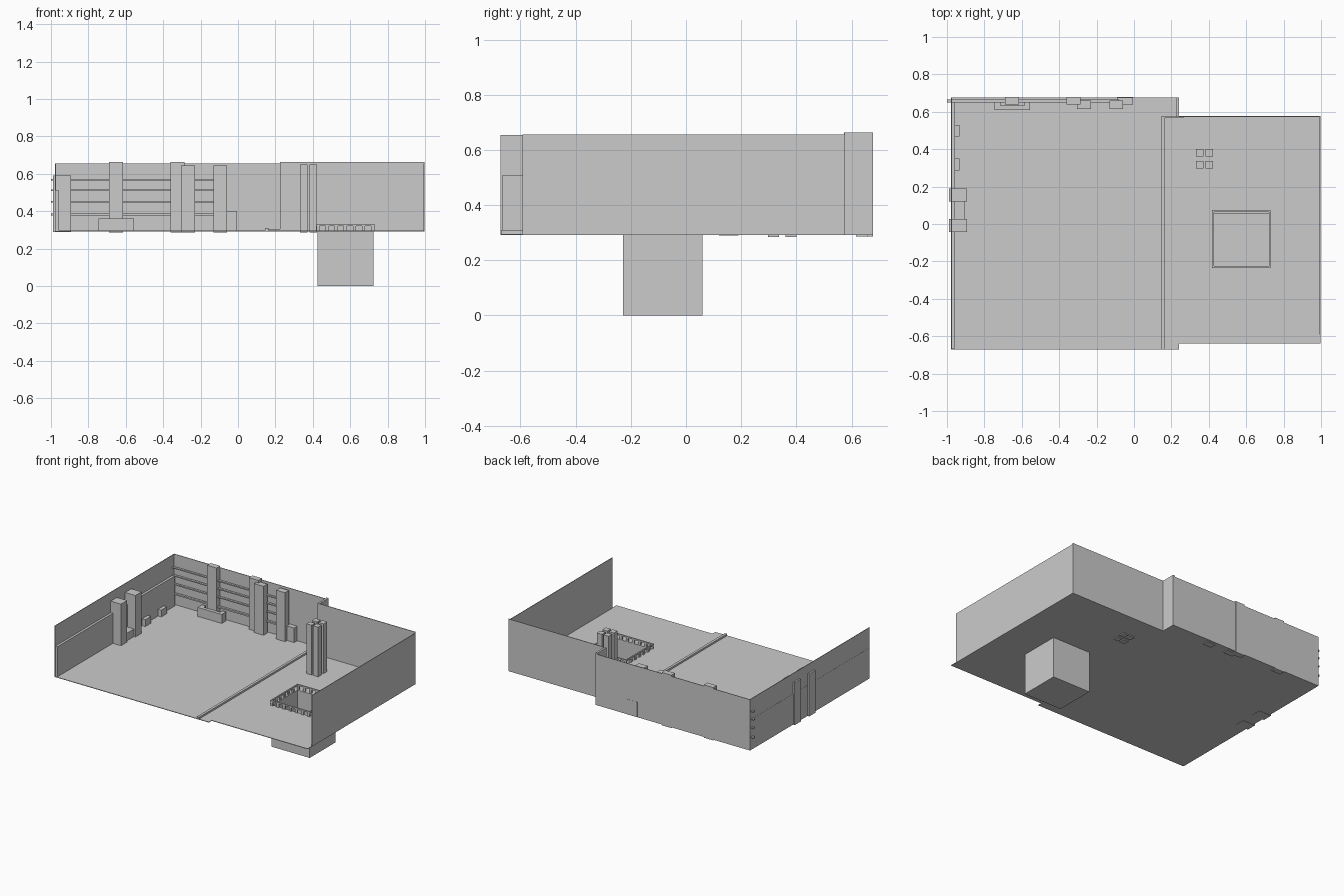
import bpy, bmesh

def boxes(name, *specs):
    """One object from axis-aligned boxes given as (x0, x1, y0, y1, z0, z1)."""
    bm = bmesh.new()
    for x0, x1, y0, y1, z0, z1 in specs:
        verts = bmesh.ops.create_cube(bm, size=1)["verts"]
        bmesh.ops.scale(bm, vec=(x1 - x0, y1 - y0, z1 - z0), verts=verts)
        bmesh.ops.translate(bm, vec=((x0 + x1) / 2, (y0 + y1) / 2, (z0 + z1) / 2), verts=verts)
    mesh = bpy.data.meshes.new(name)
    bm.to_mesh(mesh)
    bm.free()
    ob = bpy.data.objects.new(name, mesh)
    bpy.context.collection.objects.link(ob)
    return ob

F = 0.296            # floor level
T = 0.004            # sheet thickness
PX0, PX1, PY0, PY1 = 0.425, 0.725, -0.228, 0.06   # pit opening

# floor: wide left room, right room with a square opening
boxes("floor_left", (-0.977, 0.24, -0.672, 0.677, F - T, F))
boxes("floor_right",
      (0.24, PX0, -0.64, 0.575, F - T, F),
      (PX1, 0.997, -0.64, 0.575, F - T, F),
      (PX0, PX1, -0.64, PY0, F - T, F),
      (PX0, PX1, PY1, 0.575, F - T, F))

# outer walls
boxes("left_wall", (-0.978, -0.974, -0.672, 0.677, F - T, 0.655))
boxes("left_wall_panel", (-0.979, -0.957, -0.665, 0.66, F - T, 0.51))
boxes("back_wall_left", (-0.977, 0.24, 0.673, 0.677, F - T, 0.655))
boxes("back_wall_return", (0.225, 0.24, 0.575, 0.677, F - T, 0.664))
boxes("back_wall_right", (0.225, 0.997, 0.572, 0.577, F - T, 0.664))
boxes("right_wall", (0.993, 0.997, -0.592, 0.577, F - T, 0.656))

# threshold strip between rooms
boxes("threshold", (0.145, 0.163, -0.67, 0.575, F - T, 0.309),
      (0.145, 0.265, 0.566, 0.575, F - T, 0.305))

# horizontal rails along back wall
for z, h in ((0.567, 0.008), (0.511, 0.008), (0.451, 0.008), (0.382, 0.01)):
    boxes("wall_rail", (-1.0, -0.08, 0.65, 0.665, z - h / 2, z + h / 2))

# columns on the back wall
for x0, x1, y0, y1, z1 in ((-0.69, -0.615, 0.638, 0.678, 0.664),
                           (-0.36, -0.285, 0.638, 0.678, 0.664),
                           (-0.305, -0.23, 0.616, 0.66, 0.645),
                           (-0.13, -0.06, 0.616, 0.66, 0.645)):
    boxes("back_column", (x0, x1, y0, y1, 0.287, z1))
boxes("back_low_block", (-0.09, -0.005, 0.638, 0.678, F - T, 0.4))

# bench around the first column
boxes("bench", (-0.745, -0.555, 0.61, 0.634, F - T, 0.36),
      (-0.745, -0.715, 0.634, 0.66, F - T, 0.36),
      (-0.585, -0.555, 0.634, 0.66, F - T, 0.36),
      (-0.715, -0.585, 0.634, 0.66, F - T, 0.345))

# columns, link block and small blocks on the left wall
for y0, y1 in ((-0.042, 0.028), (0.12, 0.19)):
    boxes("left_column", (-0.99, -0.893, y0, y1, 0.29, 0.592))
boxes("left_link_block", (-0.97, -0.905, 0.028, 0.12, F - T, 0.35))
for y0, y1 in ((0.287, 0.35), (0.467, 0.53)):
    boxes("left_small_block", (-0.96, -0.932, y0, y1, F - T, 0.345))

# cluster of four pillars
for x in (0.351, 0.403):
    for y in (0.318, 0.38):
        boxes("pillar", (x - 0.02, x + 0.02, y - 0.02, y + 0.02, 0.285, 0.65))

# pit below the floor
boxes("pit", (PX0, PX1, PY0, PY1, 0, T),
      (PX0, PX0 + T, PY0, PY1, 0, F), (PX1 - T, PX1, PY0, PY1, 0, F),
      (PX0, PX1, PY0, PY0 + T, 0, F), (PX0, PX1, PY1 - T, PY1, 0, F))

# railing around the pit: top rails and evenly spaced posts
RX0, RX1, RY0, RY1 = 0.418, 0.73, -0.234, 0.074
W = 0.009
boxes("pit_top_rail",
      (RX0, RX1, RY0, RY0 + W, 0.322, 0.332), (RX0, RX1, RY1 - W, RY1, 0.322, 0.332),
      (RX0, RX0 + W, RY0, RY1, 0.322, 0.332), (RX1 - W, RX1, RY0, RY1, 0.322, 0.332))
N = 6
posts = []
for i in range(N + 1):
    x = RX0 + 0.01 + (RX1 - RX0 - 0.02) * i / N
    y = RY0 + 0.01 + (RY1 - RY0 - 0.02) * i / N
    for yy in (RY0, RY1 - W):
        posts.append((x - 0.009, x + 0.009, yy, yy + W, F, 0.322))
    if 0 < i < N:
        for xx in (RX0, RX1 - W):
            posts.append((xx, xx + W, y - 0.009, y + 0.009, F, 0.322))
boxes("pit_rail_posts", *posts)
